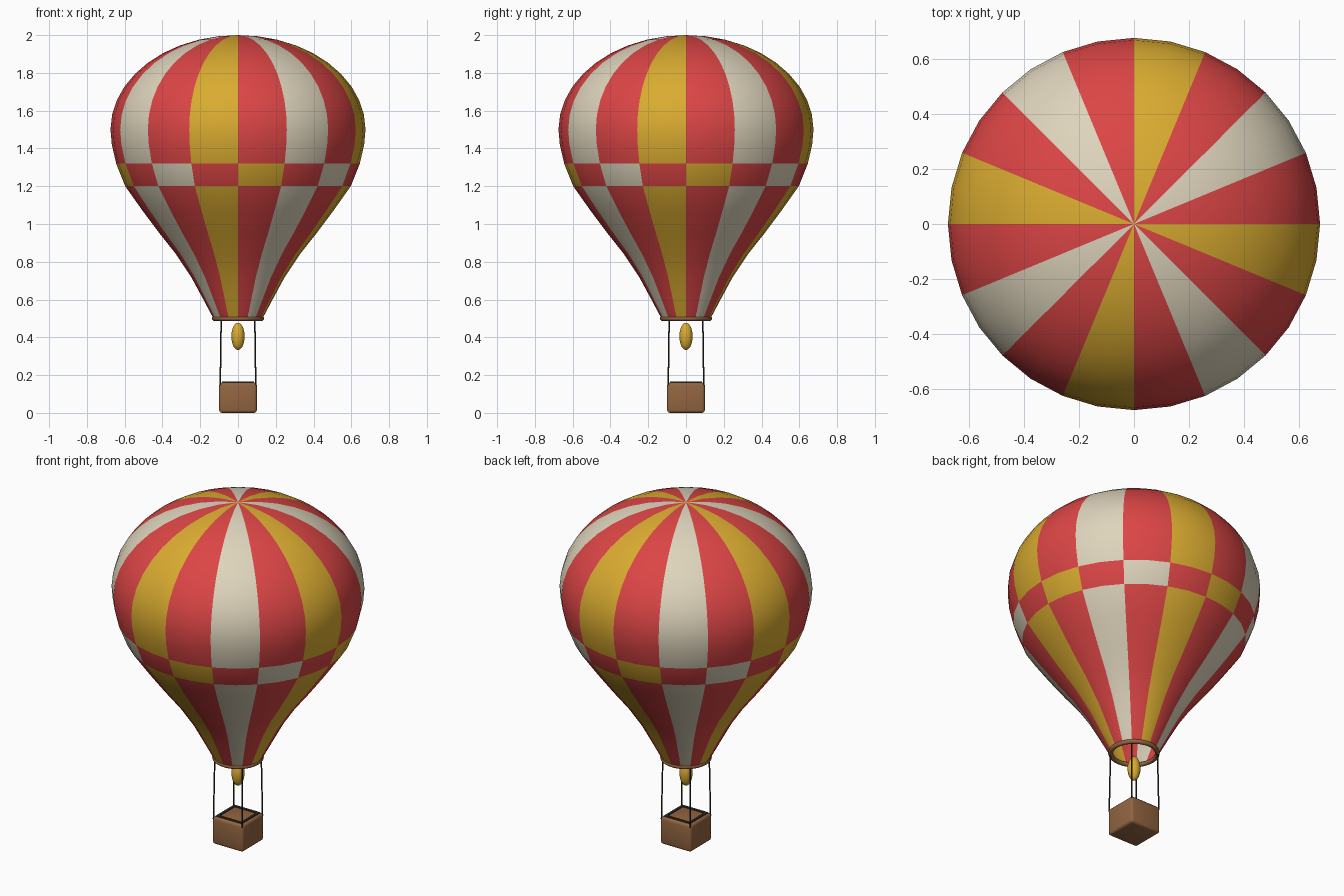
import bpy, bmesh, math
from mathutils import Vector

if "Cube" in bpy.data.objects:
    bpy.data.objects.remove(bpy.data.objects["Cube"])


def material(name, rgb):
    m = bpy.data.materials.new(name)
    m.diffuse_color = (*rgb, 1)
    m.use_nodes = True
    m.node_tree.nodes["Principled BSDF"].inputs["Base Color"].default_value = m.diffuse_color
    return m


red = material("red cloth", (0.72, 0.06, 0.06))
cream = material("cream cloth", (0.73, 0.66, 0.50))
yellow = material("golden yellow", (0.70, 0.41, 0.03))
brown = material("wicker brown", (0.29, 0.13, 0.052))
dark = material("dark rope", (0.03, 0.027, 0.022))


def finish(name, bm, mats, smooth=None):
    me = bpy.data.meshes.new(name)
    bmesh.ops.recalc_face_normals(bm, faces=bm.faces)
    bm.to_mesh(me)
    bm.free()
    for m in mats:
        me.materials.append(m)
    ob = bpy.data.objects.new(name, me)
    bpy.context.collection.objects.link(ob)
    if smooth:
        bpy.ops.object.select_all(action='DESELECT')
        ob.select_set(True)
        bpy.context.view_layer.objects.active = ob
        bpy.ops.object.shade_smooth_by_angle(angle=math.radians(smooth))
    return ob


# Envelope: lathed profile, 16 gores of two segments each
SEG = 32
profile = [(0.13, 0.5), (0.183, 0.6), (0.248, 0.72), (0.328, 0.84), (0.415, 0.95),
           (0.505, 1.07), (0.597, 1.2), (0.645, 1.32), (0.668, 1.42)]
profile += [(0.675 * math.cos(math.radians(a)), 1.5 + 0.5 * math.sin(math.radians(a)))
            for a in range(0, 90, 9)]
bm = bmesh.new()
rings = [[bm.verts.new((r * math.cos(2 * math.pi * i / SEG), r * math.sin(2 * math.pi * i / SEG), z))
          for i in range(SEG)] for r, z in profile]
crown = bm.verts.new((0, 0, 2))
pattern = [0, 1, 0, 2]          # red, cream, red, yellow
for k, ring in enumerate(rings):
    for i in range(SEG):
        j = (i + 1) % SEG
        if k + 1 < len(rings):
            f = bm.faces.new((ring[i], ring[j], rings[k + 1][j], rings[k + 1][i]))
        else:
            f = bm.faces.new((ring[i], ring[j], crown))
        in_band = 1.2 < f.calc_center_median().z < 1.32
        f.material_index = pattern[(i // 2 - in_band) % 4]   # band is shifted by one gore
finish("envelope", bm, [red, cream, yellow], 60)

# Mouth ring
bpy.ops.mesh.primitive_torus_add(major_radius=0.125, minor_radius=0.013, major_segments=32,
                                 minor_segments=10, location=(0, 0, 0.5))
ring = bpy.context.object
ring.name = "mouth_ring"
ring.data.materials.append(brown)
bpy.ops.object.shade_smooth()

# Burner flame
bm = bmesh.new()
bmesh.ops.create_uvsphere(bm, u_segments=20, v_segments=14, radius=1)
bmesh.ops.scale(bm, vec=(0.035, 0.035, 0.072), verts=bm.verts)
bmesh.ops.translate(bm, vec=(0, 0, 0.405), verts=bm.verts)
finish("flame", bm, [yellow], 60)


def box(name, size, centre, mat, bevel):
    bm = bmesh.new()
    bmesh.ops.create_cube(bm, size=1)
    bmesh.ops.scale(bm, vec=size, verts=bm.verts)
    bmesh.ops.translate(bm, vec=centre, verts=bm.verts)
    bmesh.ops.bevel(bm, geom=bm.edges[:], offset=bevel, segments=3, profile=0.5, affect='EDGES')
    return finish(name, bm, [mat], 40)


# Basket with a dark rim of four bars
box("basket", (0.2, 0.2, 0.16), (0, 0, 0.08), brown, 0.015)
for s, side in ((-1, "a"), (1, "b")):
    box("rim_x_" + side, (0.17, 0.016, 0.014), (0, s * 0.077, 0.159), dark, 0.003)
    box("rim_y_" + side, (0.016, 0.17, 0.014), (s * 0.077, 0, 0.159), dark, 0.003)

# Four ropes from basket corners to the mouth ring
for sx in (-1, 1):
    for sy in (-1, 1):
        a = Vector((sx * 0.094, sy * 0.094, 0.145))
        b = Vector((sx * 0.089, sy * 0.089, 0.5))
        d = b - a
        bpy.ops.mesh.primitive_cylinder_add(vertices=8, radius=0.004, depth=d.length, location=(a + b) / 2,
                                            rotation=d.to_track_quat('Z', 'Y').to_euler())
        rope = bpy.context.object
        rope.name = "rope_%s_%s" % ("left" if sx < 0 else "right", "front" if sy < 0 else "back")
        rope.data.materials.append(dark)
        bpy.ops.object.shade_smooth_by_angle(angle=math.radians(50))
